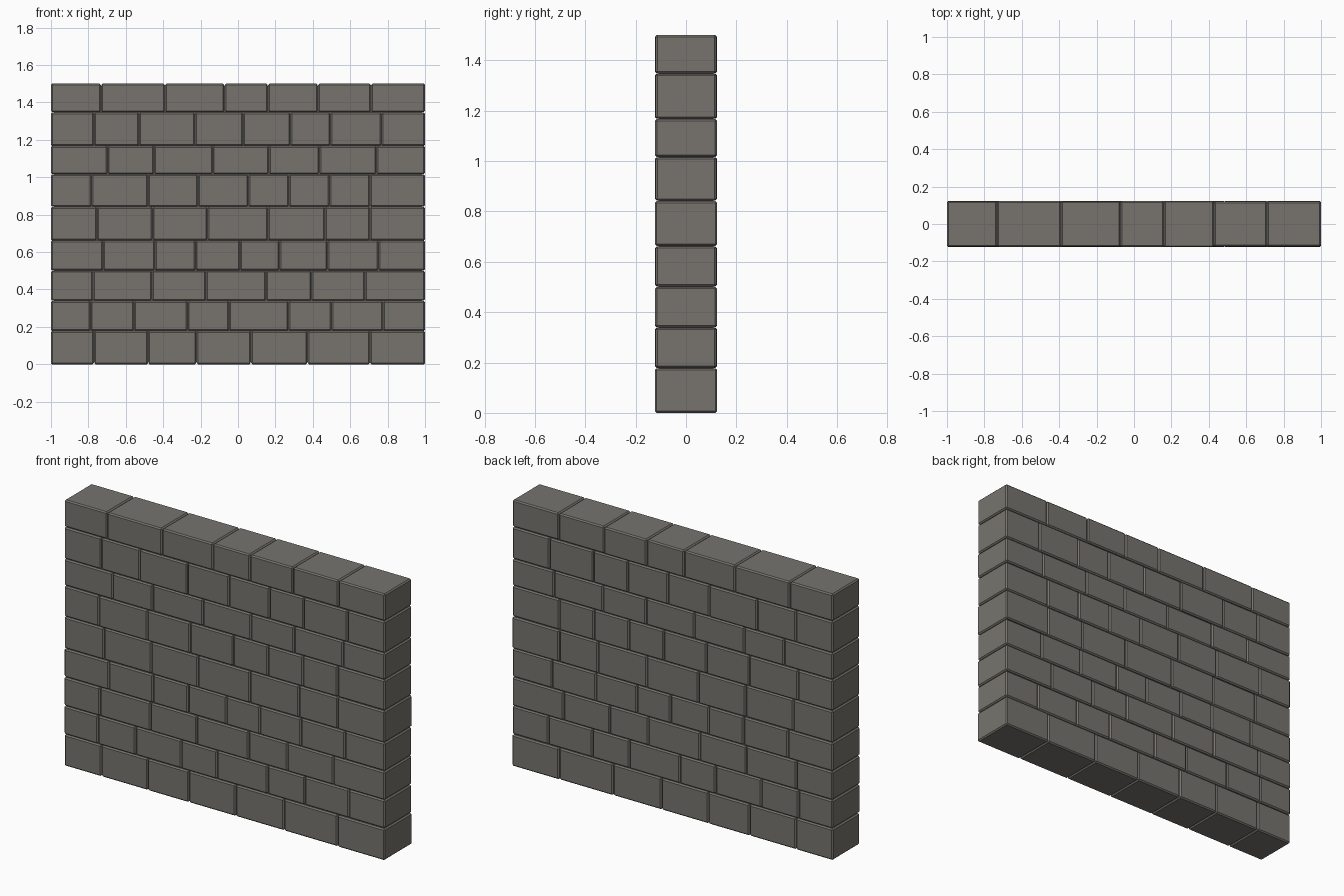
import bpy, random
from mathutils import Vector

random.seed(4)

def material(name, rgb):
    m = bpy.data.materials.new(name)
    m.diffuse_color = (*rgb, 1)
    return m

stone = material("grey stone", (0.184, 0.175, 0.157))

def block(name, lo, hi, mat, bevel=0.0):
    lo, hi = Vector(lo), Vector(hi)
    bpy.ops.mesh.primitive_cube_add(size=1, location=(lo + hi) / 2)
    ob = bpy.context.object
    ob.name = name
    for v in ob.data.vertices:
        v.co = Vector(a * b for a, b in zip(v.co, hi - lo))
    ob.data.materials.append(mat)
    if bevel:
        b = ob.modifiers.new("worn edges", 'BEVEL')
        b.width, b.segments = bevel, 1
    return ob

# Courses from the ground up: bottom, top, upright joints
courses = [
    (0.000, 0.177, [-0.769, -0.480, -0.223, 0.069, 0.371, 0.706]),
    (0.179, 0.338, [-0.788, -0.555, -0.269, -0.047, 0.269, 0.500, 0.775]),
    (0.340, 0.500, [-0.775, -0.461, -0.172, 0.151, 0.392, 0.679]),
    (0.502, 0.661, [-0.721, -0.445, -0.226, 0.012, 0.221, 0.478, 0.751]),
    (0.663, 0.841, [-0.753, -0.456, -0.164, 0.160, 0.465, 0.706]),
    (0.843, 1.015, [-0.783, -0.480, -0.213, 0.055, 0.272, 0.489, 0.706]),
    (1.017, 1.166, [-0.697, -0.448, -0.135, 0.165, 0.435, 0.740]),
    (1.168, 1.346, [-0.769, -0.528, -0.231, 0.028, 0.280, 0.494, 0.767]),
    (1.348, 1.500, [-0.732, -0.390, -0.073, 0.160, 0.427, 0.711]),
]
GAP = 0.001   # half the joint width
DEPTH = 0.122

# Stone blocks, with slightly uneven depth
for r, (z0, z1, joints) in enumerate(courses, 1):
    ends = [-1 - GAP] + joints + [1 + GAP]
    for c, (a, b) in enumerate(zip(ends, ends[1:]), 1):
        d = DEPTH + random.uniform(-0.002, 0.002)
        block(f"stone_block_{r}_{c}", (a + GAP, -d, z0), (b - GAP, d, z1), stone, 0.007)

# Recessed core that closes the joints
block("wall_core", (-0.985, -0.11, 0.012), (0.985, 0.11, 1.488), stone)
